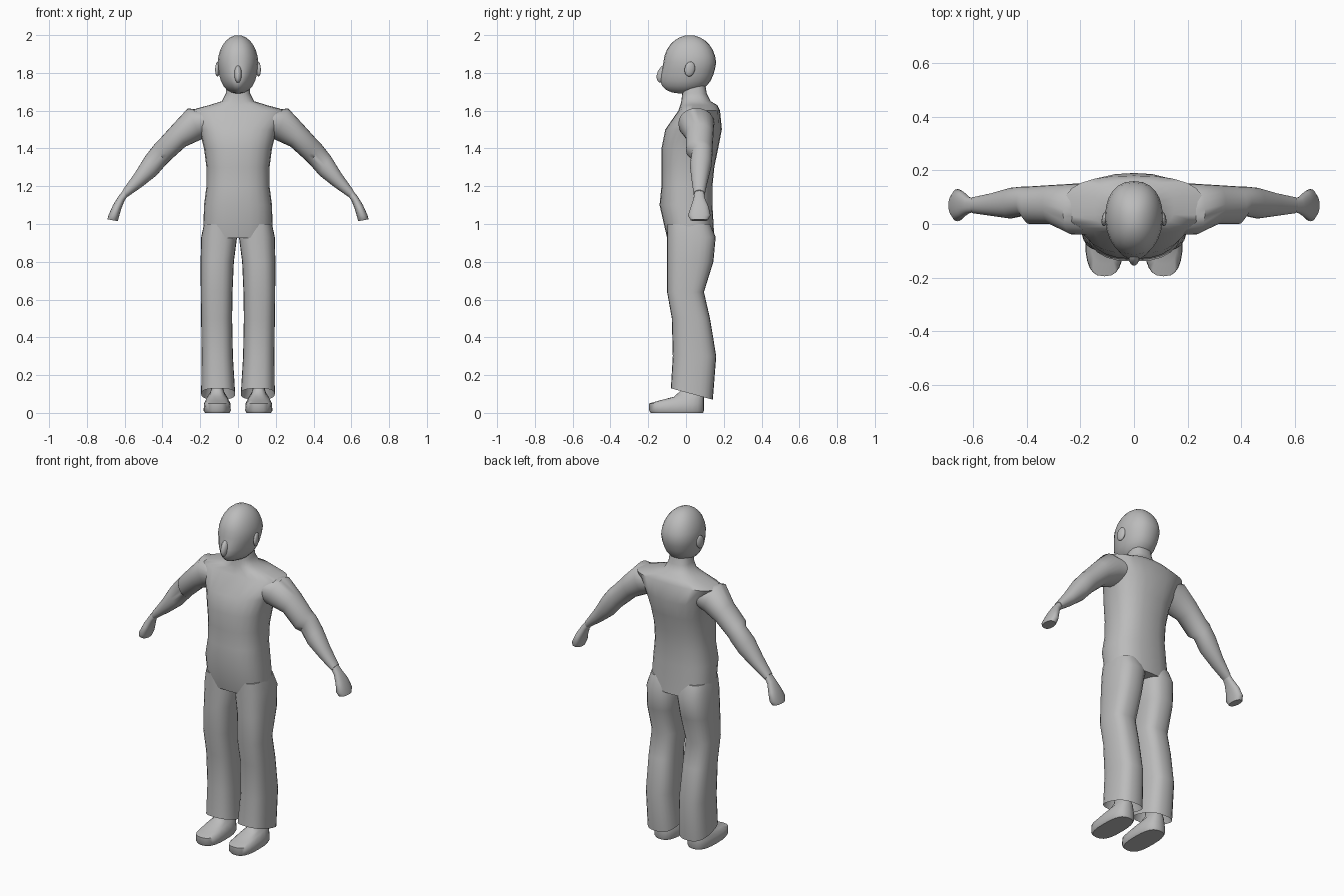
import bpy, bmesh, math
from mathutils import Vector

cube = bpy.data.objects.get("Cube")
if cube:
    bpy.data.objects.remove(cube, do_unlink=True)

GREY = bpy.data.materials.new("plain grey")
GREY.use_nodes = True
COLOUR = (.5, .5, .5, 1)
GREY.diffuse_color = COLOUR
GREY.node_tree.nodes["Principled BSDF"].inputs["Base Color"].default_value = COLOUR


def finish(obj, mirror):
    """Colour, optionally mirror to the other side, and shade smooth."""
    obj.data.materials.append(GREY)
    if mirror:
        obj.modifiers.new("mirror", "MIRROR").use_mirror_merge = False
    bpy.ops.object.select_all(action="DESELECT")
    obj.select_set(True)
    bpy.context.view_layer.objects.active = obj
    bpy.ops.object.shade_smooth_by_angle(angle=math.radians(55))


def loft(name, rings, square=2.3, sides=24, mirror=False):
    """Skin a row of rings; each is (centre, half axis u, half axis v, front taper)."""
    bm = bmesh.new()
    loops = []
    for centre, u, v, taper in rings:
        loop = []
        for i in range(sides):
            angle = math.tau * i / sides
            p, q = [math.copysign(abs(t) ** (2 / square), t)
                    for t in (math.cos(angle), math.sin(angle))]
            p *= 1 - taper * max(0, -q)
            loop.append(bm.verts.new(centre + u * p + v * q))
        loops.append(loop)
    for low, high in zip(loops, loops[1:]):
        for i in range(sides):
            j = (i + 1) % sides
            bm.faces.new((low[i], low[j], high[j], high[i]))
    bm.faces.new(loops[0])
    bm.faces.new(loops[-1])
    bmesh.ops.recalc_face_normals(bm, faces=bm.faces)
    mesh = bpy.data.meshes.new(name)
    bm.to_mesh(mesh)
    bm.free()
    obj = bpy.data.objects.new(name, mesh)
    bpy.context.collection.objects.link(obj)
    finish(obj, mirror)


def level(z, front, back, half, x=0, tilt=0, taper=0):
    """Horizontal ring of a given half width; tilt lifts its back."""
    return (Vector((x, (front + back) / 2, z)), Vector((half, 0, 0)),
            Vector((0, (back - front) / 2, tilt)), taper)


def across(x, z, thick, front, back, lean=.5):
    """Ring across an arm, leaning outwards from the vertical."""
    return (Vector((x, (front + back) / 2, z)),
            Vector((math.sin(lean), 0, math.cos(lean))) * thick,
            Vector((0, (back - front) / 2, 0)), 0)


def ellipsoid(name, location, scale, rotation, mirror=False):
    bpy.ops.mesh.primitive_uv_sphere_add(segments=16, ring_count=8, radius=1,
                                         location=location, rotation=rotation)
    obj = bpy.context.object
    obj.name = name
    obj.scale = scale
    bpy.ops.object.transform_apply(location=True, rotation=True, scale=True)
    finish(obj, mirror)


def head_ring(angle):
    """Round skull above the middle; fuller, forward, narrowing jaw below it."""
    height = -math.cos(angle)
    jaw = max(0, -height)
    size = math.sqrt(1 - abs(height) ** (4 if jaw else 2))
    middle = .02 - .04 * jaw
    depth = .14 * size
    return level(z=1.845 + .155 * height, front=middle - depth, back=middle + depth,
                 half=.108 * size * (1 - .2 * jaw), taper=.1 + .4 * jaw)


# Torso with shoulder ridge and neck
loft("torso", [
    level(z=.925, front=-.1, back=.15, half=.185),
    level(z=1.1, front=-.14, back=.14, half=.18),
    level(z=1.2, front=-.13, back=.14, half=.167),
    level(z=1.3, front=-.13, back=.15, half=.167),
    level(z=1.4, front=-.13, back=.17, half=.18),
    level(z=1.5, front=-.11, back=.19, half=.205),
    level(z=1.6, front=-.04, back=.18, half=.26),
    level(z=1.63, front=-.03, back=.165, half=.15),
    level(z=1.65, front=-.025, back=.13, half=.085),
    level(z=1.69, front=-.02, back=.11, half=.065),
    level(z=1.75, front=-.02, back=.1, half=.06)], square=2.5)

# Head, nose and ears
STEPS = 14
loft("head", [head_ring(math.pi * (i + .3) / STEPS) for i in range(STEPS)])
ellipsoid("nose", (0, -.122, 1.795), (.02, .03, .05), (-.4, 0, 0))
ellipsoid("ears", (.108, .02, 1.82), (.012, .028, .04), (-.2, 0, .2), mirror=True)

# Arms with a small sleeve step at the elbow
loft("arms", [
    across(x=.16, z=1.54, thick=.07, front=-.04, back=.15),
    across(x=.23, z=1.53, thick=.09, front=-.04, back=.15, lean=.4),
    across(x=.31, z=1.47, thick=.068, front=0, back=.145),
    across(x=.39, z=1.39, thick=.062, front=0, back=.14),
    across(x=.41, z=1.37, thick=.062, front=.03, back=.14),
    across(x=.46, z=1.31, thick=.06, front=.02, back=.135),
    across(x=.53, z=1.23, thick=.04, front=.03, back=.115),
    across(x=.6, z=1.16, thick=.022, front=.04, back=.1)], square=2.1, mirror=True)

# Hands as closed mitts
loft("hands", [
    across(x=.59, z=1.17, thick=.02, front=.045, back=.095),
    across(x=.617, z=1.135, thick=.02, front=.04, back=.1, lean=.9),
    across(x=.64, z=1.09, thick=.024, front=.025, back=.12, lean=1.1),
    across(x=.657, z=1.045, thick=.028, front=.01, back=.13, lean=1.4),
    across(x=.664, z=1.02, thick=.028, front=.025, back=.115, lean=1.4)], mirror=True)

# Trouser legs; the last ring tucks up inside the hem
loft("trouser_legs", [
    level(z=1, front=-.1, back=.13, half=.08, x=.1),
    level(z=.93, front=-.1, back=.157, half=.095, x=.1),
    level(z=.8, front=-.1, back=.145, half=.088, x=.11),
    level(z=.64, front=-.1, back=.095, half=.084, x=.113),
    level(z=.5, front=-.075, back=.127, half=.082, x=.113),
    level(z=.3, front=-.07, back=.16, half=.083, x=.11),
    level(z=.1, front=-.08, back=.142, half=.09, x=.105, tilt=-.03),
    level(z=.18, front=-.06, back=.12, half=.075, x=.105, tilt=-.03)],
    square=2.6, mirror=True)

# Shoes with ankles
loft("shoes", [
    level(z=0, front=-.187, back=.09, half=.065, x=.11),
    level(z=.012, front=-.195, back=.095, half=.072, x=.11),
    level(z=.05, front=-.195, back=.095, half=.07, x=.11),
    level(z=.078, front=-.15, back=.095, half=.055, x=.11, tilt=.015),
    level(z=.1, front=-.065, back=.09, half=.04, x=.11, tilt=.015),
    level(z=.125, front=-.02, back=.085, half=.032, x=.11),
    level(z=.22, front=-.01, back=.08, half=.03, x=.11)], square=2.7, mirror=True)
